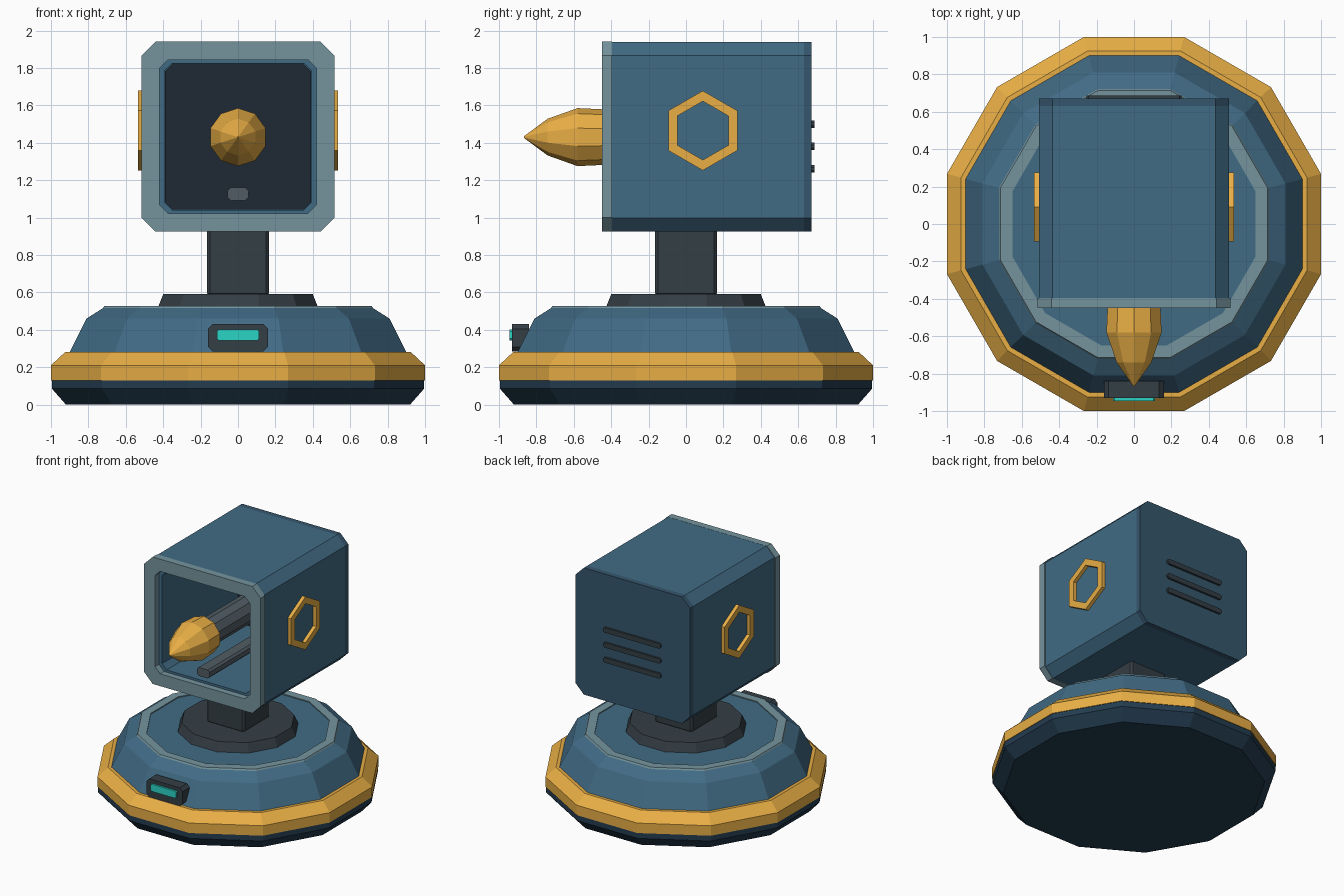
import bpy, bmesh
from math import sin, cos, pi

if "Cube" in bpy.data.objects:
    bpy.data.objects.remove(bpy.data.objects["Cube"])


def material(name, hex_code):
    chans = [int(hex_code[i:i + 2], 16) / 255 for i in (0, 2, 4)]
    m = bpy.data.materials.new(name)
    m.diffuse_color = [((c + 0.055) / 1.055) ** 2.4 for c in chans] + [1]
    m.use_nodes = True
    m.node_tree.nodes["Principled BSDF"].inputs["Base Color"].default_value = m.diffuse_color
    return m


BLUE = material("blue", "416B85")
BACK_BLUE = material("back_blue", "35566D")
NAVY = material("navy", "233C50")
GOLD = material("gold", "E8AE45")
PALE = material("pale_trim", "75949D")
DARK = material("dark_grey", "343E45")
STEEL = material("steel", "505C63")
INNER = material("inner_dark", "1F2A34")
TEAL = material("teal", "2BD5C6")


def loft(name, loops, mat, closed=False):
    """Skin a row of equal-length loops; cap the ends unless closed into a ring."""
    bm = bmesh.new()
    rows = [[bm.verts.new(p) for p in loop] for loop in loops]
    n = len(rows[0])
    pairs = list(zip(rows, rows[1:])) + ([(rows[-1], rows[0])] if closed else [])
    for a, b in pairs:
        for i in range(n):
            j = (i + 1) % n
            bm.faces.new((a[i], a[j], b[j], b[i]))
    if not closed:
        bm.faces.new(rows[0])
        bm.faces.new(rows[-1])
    bmesh.ops.recalc_face_normals(bm, faces=bm.faces)
    mesh = bpy.data.meshes.new(name)
    bm.to_mesh(mesh)
    bm.free()
    mesh.materials.append(mat)
    ob = bpy.data.objects.new(name, mesh)
    bpy.context.collection.objects.link(ob)
    return ob


def disc(apothem, z):
    """Twelve-sided loop with flat sides towards x and y."""
    r = apothem / cos(pi / 12)
    return [(r * cos(pi / 12 + i * pi / 6), r * sin(pi / 12 + i * pi / 6), z)
            for i in range(12)]


def barrel_loop(r, y, n=10, z=1.43):
    return [(r * sin(2 * pi * i / n), y, z + r * cos(2 * pi * i / n)) for i in range(n)]


def plate(w, h, c, y, z):
    """Chamfered rectangle facing the front: half width, half height, chamfer."""
    corner = [(w, h - c), (w - c, h), (c - w, h), (-w, h - c),
              (-w, c - h), (c - w, -h), (w - c, -h), (w, c - h)]
    return [(x, y, z + dz) for x, dz in corner]


def slab(name, w, h, c, y0, y1, z, mat):
    return loft(name, [plate(w, h, c, y0, z), plate(w, h, c, y1, z)], mat)


def turned(name, profile, mat, closed=False):
    return loft(name, [disc(a, z) for a, z in profile], mat, closed)


# Base
turned("base_foot", [(0.92, 0), (0.995, 0.085), (0.995, 0.135)], NAVY)
turned("base_gold_band", [(1.0, 0.13), (1.0, 0.21), (0.925, 0.28), (0.85, 0.28), (0.85, 0.13)],
       GOLD, closed=True)
turned("base_dome", [(0.90, 0.13), (0.90, 0.28), (0.81, 0.46), (0.715, 0.52)], BLUE)
turned("base_top_ring", [(0.725, 0.51), (0.715, 0.528), (0.65, 0.528), (0.65, 0.51)],
       PALE, closed=True)
turned("neck_collar", [(0.43, 0.515), (0.40, 0.59)], DARK)

# Neck
bpy.ops.mesh.primitive_cube_add(size=1, location=(0, 0, 0.765))
neck = bpy.context.object
neck.name = "neck"
neck.scale = (0.33, 0.33, 0.37)
bpy.ops.object.transform_apply(location=False, rotation=False, scale=True)
bevel = neck.modifiers.new("edge", "BEVEL")
bevel.width = 0.015
bevel.segments = 1
neck.data.materials.append(DARK)

# Front status light
slab("light_housing", 0.16, 0.073, 0.025, -0.93, -0.84, 0.357, DARK)
slab("status_light", 0.113, 0.029, 0.01, -0.945, -0.92, 0.372, TEAL)

# Hollow head, front frame and rear cap
ZH = 1.4325
loft("head_shell", [plate(0.392, 0.392, 0.04, 0.58, ZH), plate(0.392, 0.392, 0.04, -0.40, ZH),
                    plate(0.507, 0.507, 0.072, -0.40, ZH), plate(0.507, 0.507, 0.072, 0.63, ZH)],
     BLUE)
loft("head_front_frame", [plate(0.516, 0.508, 0.075, -0.45, ZH), plate(0.516, 0.508, 0.075, -0.395, ZH),
                          plate(0.42, 0.41, 0.045, -0.395, ZH), plate(0.42, 0.41, 0.045, -0.45, ZH)],
     PALE, closed=True)
slab("head_rear_cap", 0.507, 0.507, 0.072, 0.63, 0.672, ZH, BACK_BLUE)
slab("cavity_back_panel", 0.39, 0.39, 0.04, 0.56, 0.585, ZH, INNER)

# Barrel, pointed tip and lower rail
loft("barrel", [barrel_loop(0.105, -0.45), barrel_loop(0.105, 0.57)], STEEL)
loft("barrel_tip", [barrel_loop(r, y) for r, y in
                    ((0.004, -0.867), (0.098, -0.74), (0.155, -0.58), (0.148, -0.43))], GOLD)
slab("lower_rail", 0.055, 0.034, 0.015, -0.44, 0.57, 1.126, STEEL)

# Hexagon rings on both sides
for side, s in (("right", 1), ("left", -1)):
    loops = [[(s * x, 0.09 + r * sin(i * pi / 3), 1.465 + r * cos(i * pi / 3)) for i in range(6)]
             for r, x in ((0.213, 0.50), (0.213, 0.535), (0.157, 0.535), (0.157, 0.50))]
    loft(side + "_hexagon_ring", loops, GOLD, closed=True)

# Rear vents
for i in range(3):
    slab(f"rear_vent_{i + 1}", 0.255, 0.02, 0.012, 0.66, 0.688, 1.26 + 0.12 * i, DARK)
